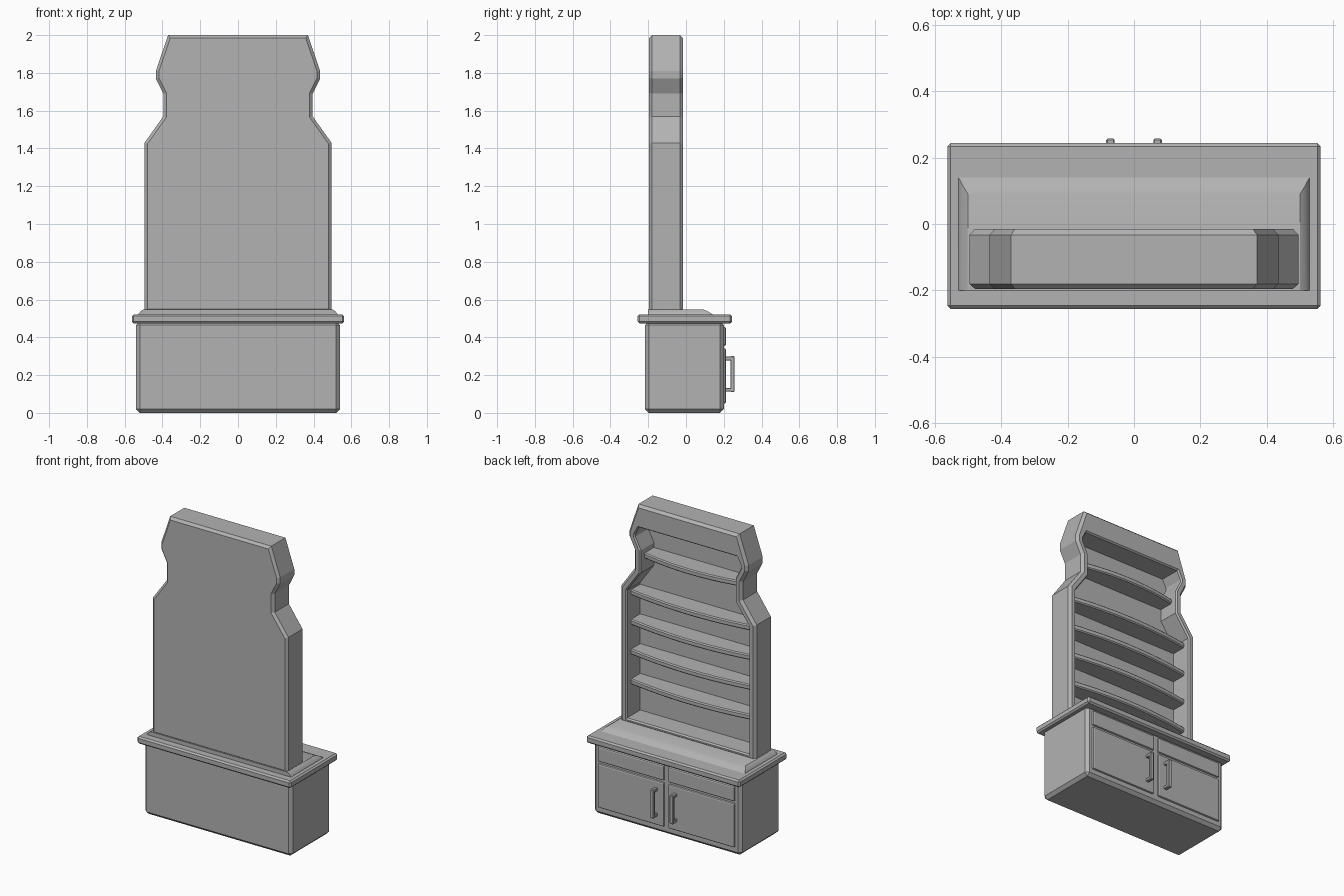
import bpy, bmesh, math
from mathutils import Vector

cube = bpy.data.objects.get("Cube")
if cube:
    bpy.data.objects.remove(cube, do_unlink=True)

grey = bpy.data.materials.new("plain_grey")
grey.use_nodes = True
COLOUR = (0.45, 0.45, 0.45, 1)
grey.diffuse_color = COLOUR
grey.node_tree.nodes["Principled BSDF"].inputs["Base Color"].default_value = COLOUR


def finish(name, bm):
    bmesh.ops.recalc_face_normals(bm, faces=bm.faces)
    mesh = bpy.data.meshes.new(name)
    bm.to_mesh(mesh)
    bm.free()
    mesh.materials.append(grey)
    obj = bpy.data.objects.new(name, mesh)
    bpy.context.collection.objects.link(obj)
    return obj


def box(name, low, high, bevel=0.0, segments=1):
    bm = bmesh.new()
    bmesh.ops.create_cube(bm, size=1)
    low, high = Vector(low), Vector(high)
    for v in bm.verts:
        v.co = (low + high) / 2 + v.co * (high - low)
    if bevel:
        bmesh.ops.bevel(bm, geom=bm.edges[:], offset=bevel, segments=segments,
                        affect='EDGES', profile=0.5)
    return finish(name, bm)


def loft(name, rings):
    """Join equal-length rings of points and cap both ends."""
    bm = bmesh.new()
    loops = [[bm.verts.new(p) for p in ring] for ring in rings]
    for a, b in zip(loops, loops[1:]):
        for i in range(len(a)):
            j = (i + 1) % len(a)
            bm.faces.new((a[i], a[j], b[j], b[i]))
    bm.faces.new(loops[0])
    bm.faces.new(loops[-1])
    return finish(name, bm)


def mirrored(half):
    return half + [(-x, z) for x, z in reversed(half)]


def inset(outline, d):
    """Move each side of a counter-clockwise outline inward by d."""
    pts = [Vector(p) for p in outline]
    result = []
    for i, p in enumerate(pts):
        a = (p - pts[i - 1]).normalized()
        b = (pts[(i + 1) % len(pts)] - p).normalized()
        na, nb = Vector((-a.y, a.x)), Vector((-b.y, b.x))
        result.append(p + (na + nb) * d / (1 + na.dot(nb)))
    return result


def ring(outline, y):
    return [(x, y, z) for x, z in outline]


# Upper hutch: a shaped case, open towards +y
outer = mirrored([(0.495, 0.535), (0.495, 1.43), (0.395, 1.57), (0.395, 1.69),
                  (0.435, 1.77), (0.435, 1.81), (0.37, 2.0)])
opening = mirrored([(0.455, 0.56), (0.455, 1.415), (0.355, 1.555), (0.355, 1.7),
                    (0.395, 1.78), (0.395, 1.8), (0.365, 1.86)])
EDGE = 0.016
loft("hutch_case", [
    ring(inset(outer, EDGE), -0.195), ring(outer, -0.18),
    ring(outer, -0.033), ring(inset(outer, EDGE), -0.015),
    ring(opening, -0.015), ring(inset(opening, 0.008), -0.025),
    ring(inset(opening, 0.008), -0.16)])


# Bowed shelves
def shelf(name, z, half):
    steps, back, ends, bow, thick, cut = 16, -0.17, -0.065, 0.04, 0.036, 0.007
    rings = []
    for i in range(steps + 1):
        t = 2 * i / steps - 1
        y = ends + bow * (1 - t * t)
        x = t * half
        rings.append([(x, back, z - thick), (x, y - cut, z - thick),
                      (x, y, z - thick + cut), (x, y, z - cut),
                      (x, y - cut, z), (x, back, z)])
    return loft(name, rings)


shelves = [shelf(f"shelf_{i + 1}", 0.81 + 0.197 * i, 0.46) for i in range(3)]
shelves += [shelf("shelf_4", 1.4, 0.46), shelf("shelf_5", 1.67, 0.36)]

# Lower cabinet, worktop and its raised sloping panel
box("cabinet_body", (-0.54, -0.217, 0), (0.54, 0.2, 0.485), 0.02)
box("worktop", (-0.562, -0.256, 0.474), (0.562, 0.244, 0.522), 0.01)


def slab(half, front, z):
    return [(-half, -0.2, z), (half, -0.2, z), (half, front, z), (-half, front, z)]


raised = loft("raised_panel", [slab(0.53, 0.142, 0.515), slab(0.528, 0.14, 0.522),
                               slab(0.515, 0.115, 0.538), slab(0.5, 0.09, 0.548)])

# Drawers, doors and pull handles on both sides
for side, s in (("left", 1), ("right", -1)):
    x0, x1 = sorted((0.016 * s, 0.5 * s))
    box(side + "_drawer", (x0, 0.19, 0.355), (x1, 0.212, 0.455), 0.009, 2)
    box(side + "_door", (x0, 0.19, 0.05), (x1, 0.212, 0.342), 0.009, 2)
    h0, h1 = sorted((0.058 * s, 0.084 * s))
    box(side + "_handle_grip", (h0, 0.235, 0.11), (h1, 0.257, 0.3), 0.004)
    for end, z in (("lower", 0.112), ("upper", 0.278)):
        box(f"{side}_handle_{end}_post", (h0 + 0.001, 0.205, z),
            (h1 - 0.001, 0.245, z + 0.02), 0.003)

# Smooth only the curved parts
bpy.ops.object.select_all(action='DESELECT')
for obj in shelves + [raised]:
    obj.select_set(True)
bpy.context.view_layer.objects.active = raised
bpy.ops.object.shade_smooth_by_angle(angle=math.radians(30))
